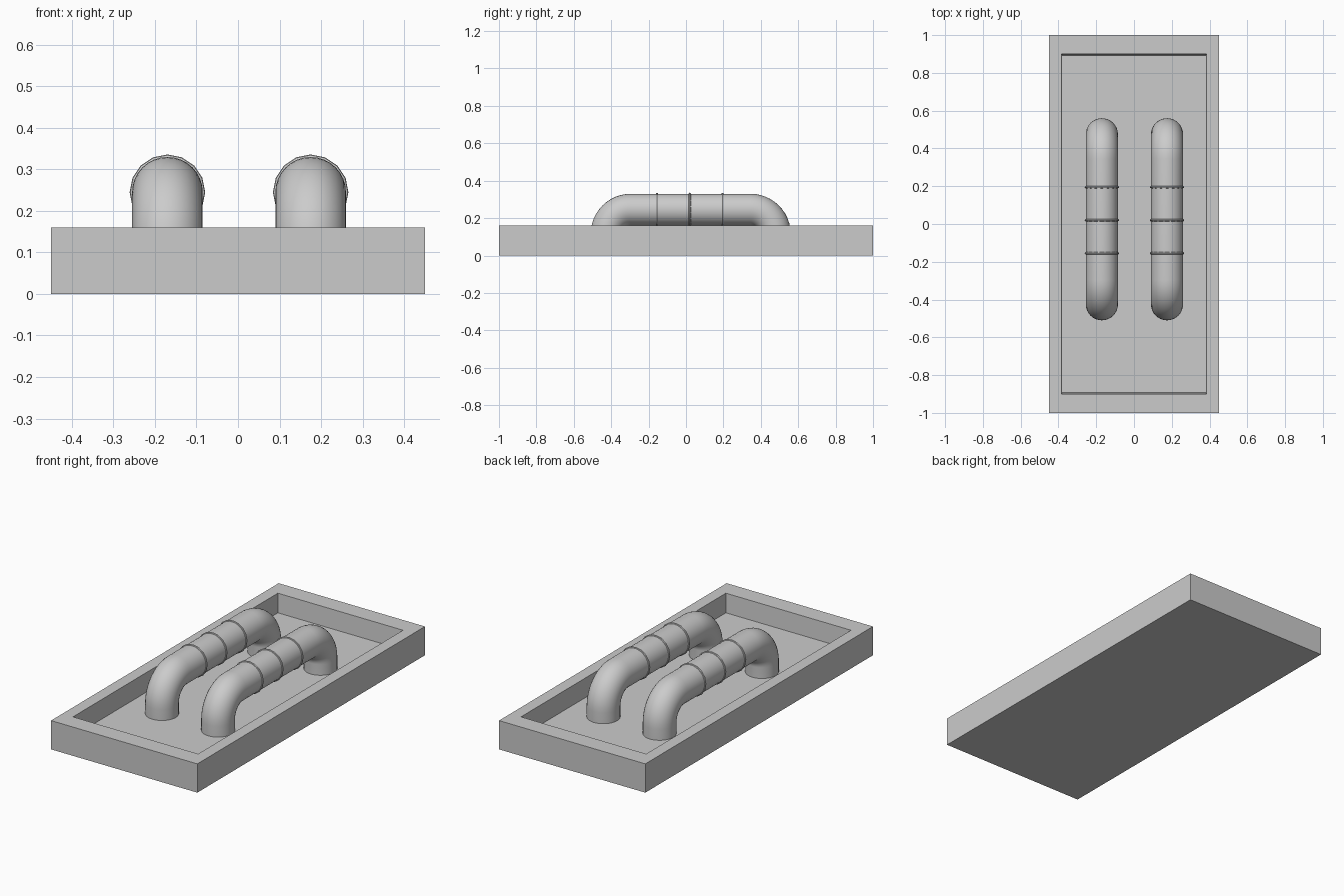
import bpy, bmesh
from math import sin, cos, pi, radians
from mathutils import Vector

if "Cube" in bpy.data.objects:
    bpy.data.objects.remove(bpy.data.objects["Cube"])

FLOOR, R, BEND, AXIS_Z = 0.055, 0.085, 0.13, 0.245
Y0, Y1 = -0.425, 0.475
SIDES = 32


def finish(bm, name, smooth=True):
    bmesh.ops.recalc_face_normals(bm, faces=bm.faces)
    me = bpy.data.meshes.new(name)
    bm.to_mesh(me)
    bm.free()
    ob = bpy.data.objects.new(name, me)
    bpy.context.collection.objects.link(ob)
    if smooth:
        bpy.ops.object.select_all(action='DESELECT')
        ob.select_set(True)
        bpy.context.view_layer.objects.active = ob
        bpy.ops.object.shade_smooth_by_angle(angle=radians(40))
    return ob


def bridge(bm, a, b):
    n = len(a)
    for i in range(n):
        bm.faces.new((a[i], a[(i + 1) % n], b[(i + 1) % n], b[i]))


# Tray: outer box with a slightly tapered recess
def rect(bm, x, y, z):
    return [bm.verts.new((sx * x, sy * y, z))
            for sx, sy in ((-1, -1), (1, -1), (1, 1), (-1, 1))]


bm = bmesh.new()
loops = [rect(bm, 0.45, 1.0, 0), rect(bm, 0.45, 1.0, 0.16),
         rect(bm, 0.385, 0.9, 0.16), rect(bm, 0.38, 0.893, FLOOR)]
for a, b in zip(loops, loops[1:]):
    bridge(bm, a, b)
bm.faces.new(loops[0])
bm.faces.new(loops[-1])
finish(bm, "tray", smooth=False)


# Bent pipe: circle swept along an arch, as (y, z, heading angle) stations
def pipe(name, x):
    steps = 12
    path = [(Y0, FLOOR, pi / 2)]
    for i in range(steps + 1):
        t = pi / 2 * i / steps
        path.append((Y0 + BEND * (1 - cos(t)), AXIS_Z - BEND * (1 - sin(t)), pi / 2 - t))
    for i in range(steps + 1):
        t = pi / 2 * i / steps
        path.append((Y1 - BEND * (1 - sin(t)), AXIS_Z - BEND * (1 - cos(t)), -t))
    path.append((Y1, FLOOR, -pi / 2))
    bm = bmesh.new()
    rings = []
    for y, z, h in path:
        side, up = Vector((1, 0, 0)), Vector((0, -sin(h), cos(h)))
        rings.append([bm.verts.new(Vector((x, y, z))
                      + R * (cos(2 * pi * k / SIDES) * side + sin(2 * pi * k / SIDES) * up))
                      for k in range(SIDES)])
    for a, b in zip(rings, rings[1:]):
        bridge(bm, a, b)
    bm.faces.new(rings[0])
    bm.faces.new(rings[-1])
    finish(bm, name)


# Thin raised seams around the straight run
def collar(name, x, y):
    bpy.ops.mesh.primitive_torus_add(location=(x, y, AXIS_Z), rotation=(pi / 2, 0, 0),
                                     major_radius=R, minor_radius=0.006,
                                     major_segments=16, minor_segments=8)
    ob = bpy.context.object
    ob.name = name
    bpy.ops.object.shade_smooth_by_angle(angle=radians(40))


for label, x in (("left", -0.17), ("right", 0.175)):
    pipe(label + "_pipe", x)
    for i, y in enumerate((-0.155, 0.02, 0.195)):
        collar(f"{label}_pipe_collar_{i + 1}", x, y)
